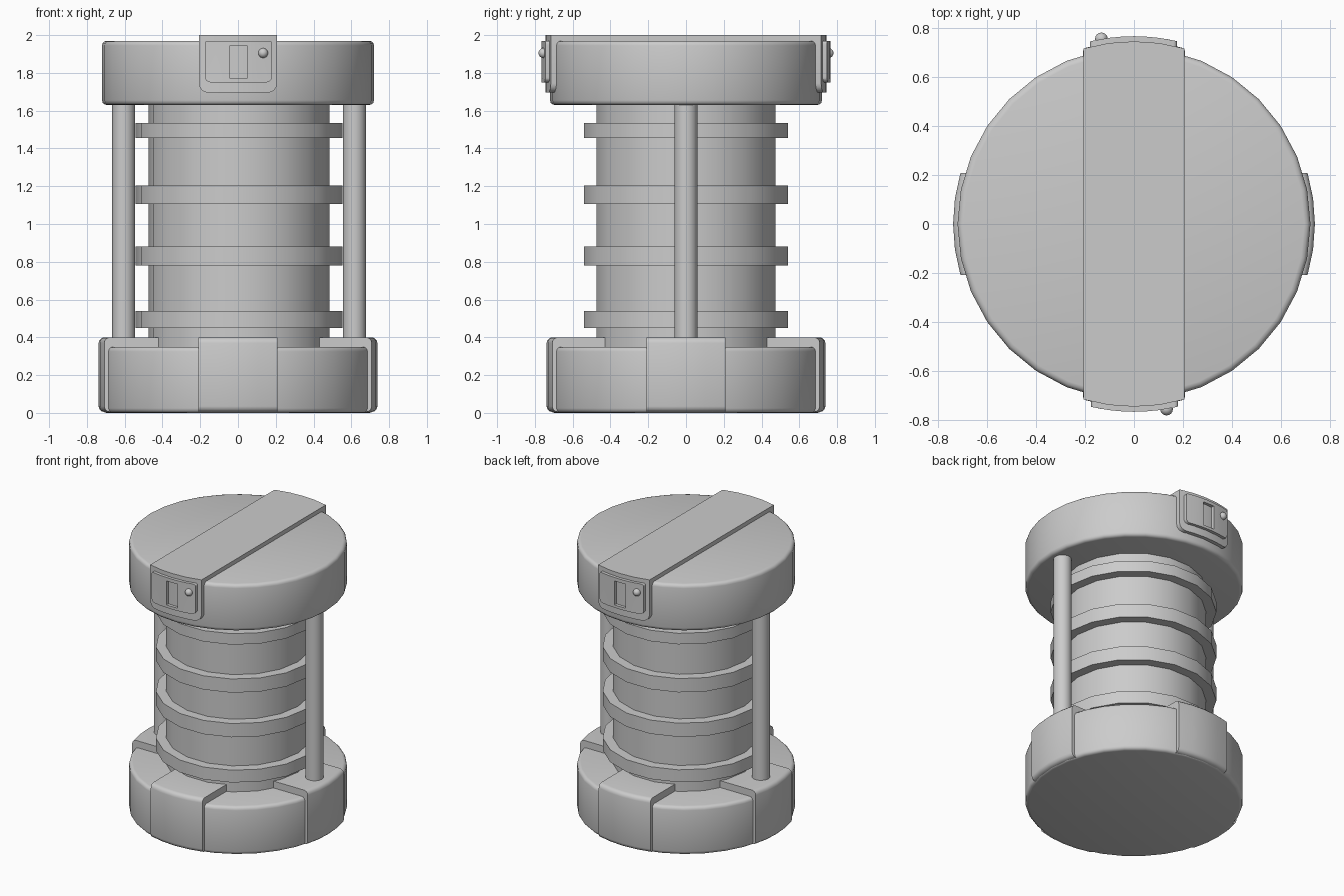
import bpy, bmesh, math
from mathutils import Matrix, Vector

if "Cube" in bpy.data.objects:
    bpy.data.objects.remove(bpy.data.objects["Cube"])


def finish(name, bm, angle=35):
    bmesh.ops.remove_doubles(bm, verts=bm.verts, dist=1e-5)
    bmesh.ops.recalc_face_normals(bm, faces=bm.faces)
    me = bpy.data.meshes.new(name)
    bm.to_mesh(me)
    bm.free()
    ob = bpy.data.objects.new(name, me)
    bpy.context.collection.objects.link(ob)
    bpy.ops.object.select_all(action='DESELECT')
    ob.select_set(True)
    bpy.context.view_layer.objects.active = ob
    bpy.ops.object.shade_smooth_by_angle(angle=math.radians(angle))
    return ob


def cylinder(name, r, z0, z1, sides, x=0, y=0, bevel=0):
    bm = bmesh.new()
    bmesh.ops.create_cone(bm, cap_ends=True, segments=sides, radius1=r, radius2=r, depth=z1 - z0,
                          matrix=Matrix.Translation((x, y, (z0 + z1) / 2)) @ Matrix.Rotation(math.pi / 2, 4, 'Z'))
    if bevel:
        rim = [e for e in bm.edges if abs(e.verts[0].co.z - e.verts[1].co.z) < 1e-5]
        bmesh.ops.bevel(bm, geom=rim, offset=bevel, segments=3, profile=0.5, affect='EDGES')
    return finish(name, bm)


def arc_block(name, half, r, inner, z0, z1, turn, bevel=0):
    """Straight-sided block pointing to -y whose outer end follows a circle."""
    bm = bmesh.new()
    xs = [half * t for t in (-1, -0.5, 0, 0.5, 1)]
    plan = [(x, -math.sqrt(r * r - x * x)) for x in xs] + [(half, -inner), (-half, -inner)]
    face = bm.faces.new([bm.verts.new((x, y, z0)) for x, y in plan])
    ext = bmesh.ops.extrude_face_region(bm, geom=[face])
    top = [g for g in ext['geom'] if isinstance(g, bmesh.types.BMVert)]
    bmesh.ops.translate(bm, verts=top, vec=(0, 0, z1 - z0))
    if bevel:
        rim = [e for e in bm.edges if abs(e.verts[0].co.z - e.verts[1].co.z) < 1e-5
               and all(v.co.y < -inner - 0.1 for v in e.verts)
               and abs(e.verts[0].co.x - e.verts[1].co.x) > 1e-4]
        bmesh.ops.bevel(bm, geom=rim, offset=bevel, segments=3, profile=0.5, affect='EDGES')
    bmesh.ops.rotate(bm, verts=bm.verts, cent=(0, 0, 0), matrix=Matrix.Rotation(turn, 3, 'Z'))
    return finish(name, bm)


def bent_plate(name, box, corners, r_out, r_in, turn, hole=None):
    """Rounded rectangle wrapped on a vertical cylinder; corners = (bottom, top) radii."""
    x0, x1, z0, z1 = box
    rb, rt = corners
    bm = bmesh.new()
    pts = []
    for cx, cz, r, a0 in ((x1 - rb, z0 + rb, rb, -90), (x1 - rt, z1 - rt, rt, 0),
                          (x0 + rt, z1 - rt, rt, 90), (x0 + rb, z0 + rb, rb, 180)):
        for k in range(5 if r else 1):
            a = math.radians(a0 + 22.5 * k)
            pts.append((cx + r * math.cos(a), 0, cz + r * math.sin(a)))
    bm.faces.new([bm.verts.new(p) for p in pts])
    cuts = [((x, 0, 0), (1, 0, 0)) for x in (-0.1, 0, 0.1)]
    if hole:
        cuts += [((x, 0, 0), (1, 0, 0)) for x in hole[:2]] + [((0, 0, z), (0, 0, 1)) for z in hole[2:]]
    for co, no in cuts:
        bmesh.ops.bisect_plane(bm, geom=bm.verts[:] + bm.edges[:] + bm.faces[:], plane_co=co, plane_no=no)
    if hole:
        mids = [(f, f.calc_center_median()) for f in bm.faces]
        gone = [f for f, c in mids if hole[0] < c.x < hole[1] and hole[2] < c.z < hole[3]]
        bmesh.ops.delete(bm, geom=gone, context='FACES')
    ext = bmesh.ops.extrude_face_region(bm, geom=bm.faces[:])
    front = {g for g in ext['geom'] if isinstance(g, bmesh.types.BMVert)}
    for v in bm.verts:
        r = r_out if v in front else r_in
        v.co.y = -math.sqrt(r * r - v.co.x ** 2)
    bmesh.ops.rotate(bm, verts=bm.verts, cent=(0, 0, 0), matrix=Matrix.Rotation(turn, 3, 'Z'))
    return finish(name, bm)


# Base and lid discs
cylinder("base", 0.72, 0, 0.35, 32, bevel=0.025)
cylinder("lid", 0.72, 1.63, 1.97, 32, bevel=0.025)

# Core with four ribs
cylinder("core", 0.48, 0.3, 1.65, 18, x=0.005)
for i, (z0, z1) in enumerate(((0.45, 0.54), (0.78, 0.88), (1.105, 1.205), (1.455, 1.535))):
    cylinder(f"core_rib_{i + 1}", 0.548, z0, z1, 18, x=0.005)

# Side pillars
for side, x in (("left", -0.605), ("right", 0.617)):
    cylinder(f"{side}_pillar", 0.061, 0.38, 1.65, 16, x=x)

# Four pads around the base
for i in range(4):
    arc_block(f"base_pad_{i + 1}", 0.208, 0.738, 0.35, 0.005, 0.40, i * math.pi / 2, bevel=0.03)

# Strap over the lid with a latch panel at each end
for side, turn in (("front", 0), ("back", math.pi)):
    arc_block(f"{side}_strap", 0.207, 0.745, 0, 1.955, 2.0, turn)
    bent_plate(f"{side}_latch_frame", (-0.207, 0.207, 1.695, 2.0), (0.05, 0), 0.745, 0.69, turn)
    bent_plate(f"{side}_latch_panel", (-0.175, 0.18, 1.75, 1.97), (0.03, 0.015), 0.766, 0.735, turn,
               hole=(-0.042, 0.047, 1.77, 1.945))
    bm = bmesh.new()
    bmesh.ops.create_uvsphere(bm, u_segments=16, v_segments=10, radius=0.026)
    bmesh.ops.translate(bm, verts=bm.verts, vec=(0.133, -0.755, 1.905))
    bmesh.ops.rotate(bm, verts=bm.verts, cent=(0, 0, 0), matrix=Matrix.Rotation(turn, 3, 'Z'))
    finish(f"{side}_latch_button", bm)
